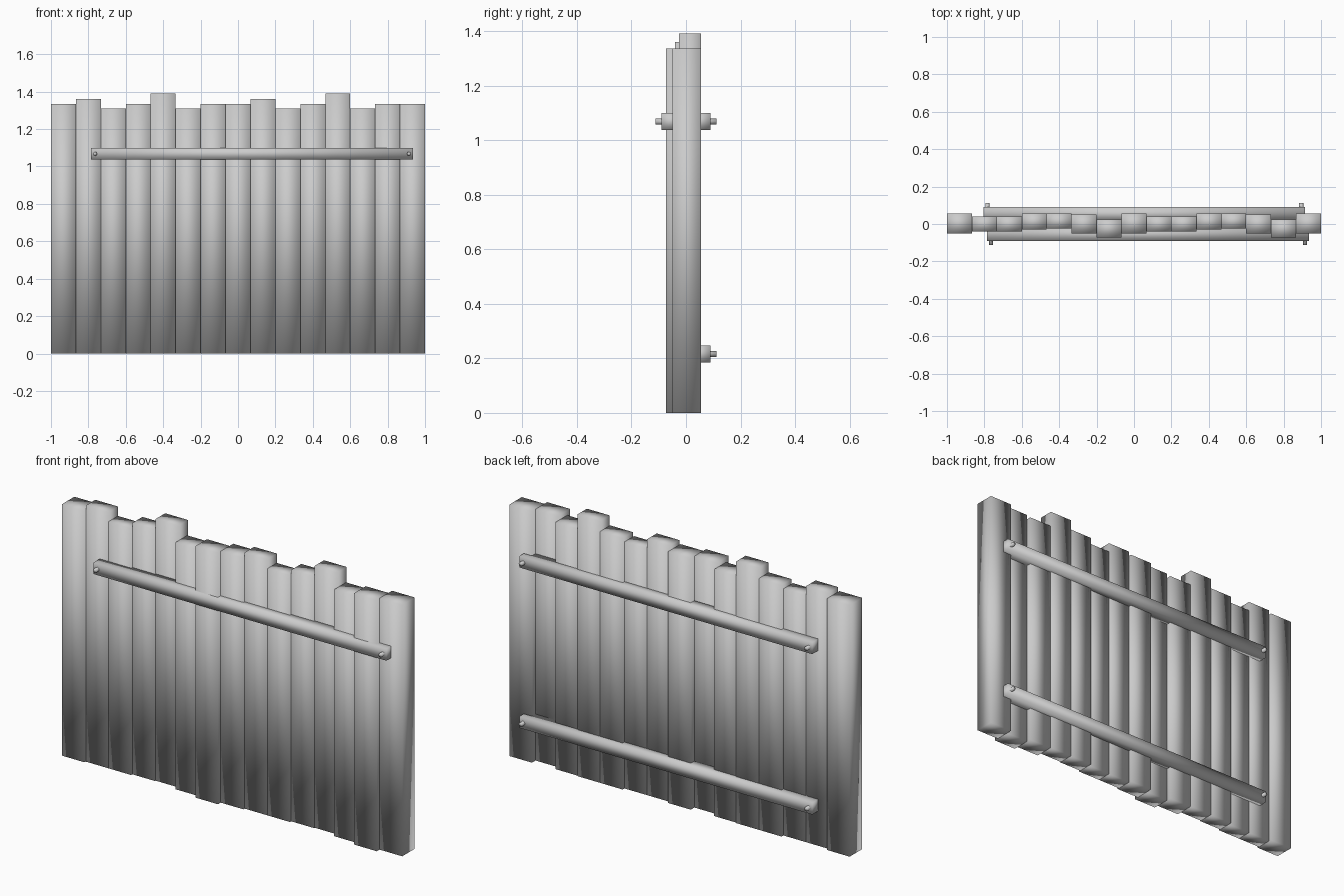
import bpy, bmesh
from mathutils import Matrix, Vector

cube = bpy.data.objects.get("Cube")
if cube:
    bpy.data.objects.remove(cube, do_unlink=True)

# One plain grey for the whole fence
grey = bpy.data.materials.new("plain grey")
grey.use_nodes = True
colour = (0.6, 0.6, 0.6, 1)
grey.diffuse_color = colour
grey.node_tree.nodes["Principled BSDF"].inputs["Base Color"].default_value = colour


def finish(name, bm):
    """Turn a bmesh into a smooth-shaded grey object."""
    for face in bm.faces:
        face.smooth = True
    mesh = bpy.data.meshes.new(name)
    bm.to_mesh(mesh)
    bm.free()
    mesh.materials.append(grey)
    obj = bpy.data.objects.new(name, mesh)
    bpy.context.collection.objects.link(obj)
    return obj


def box(name, low, high):
    low, high = Vector(low), Vector(high)
    bm = bmesh.new()
    place = Matrix.Translation((low + high) / 2) @ Matrix.Diagonal((*(high - low), 1))
    bmesh.ops.create_cube(bm, size=1, matrix=place)
    return finish(name, bm)


def peg(name, x, y_inner, y_outer, z, radius=0.011):
    bm = bmesh.new()
    place = Matrix.Translation((x, (y_inner + y_outer) / 2, z)) @ Matrix.Rotation(1.5708, 4, 'X')
    bmesh.ops.create_cone(bm, cap_ends=True, segments=8, radius1=radius, radius2=radius,
                          depth=abs(y_outer - y_inner), matrix=place)
    return finish(name, bm)


# Upright planks: a run of seven (front y, back y, top z) that repeats along the fence
run = [(-0.05, 0.055, 1.335), (-0.04, 0.04, 1.36), (-0.04, 0.04, 1.31), (-0.03, 0.055, 1.335),
       (-0.025, 0.055, 1.39), (-0.05, 0.05, 1.31), (-0.073, 0.025, 1.335)]
COUNT = 15
width = 2 / COUNT
for i in range(COUNT):
    front, back, top = run[i % len(run)]
    x = -1 + i * width
    box(f"plank_{i + 1}", (x, front, 0), (x + width, back, top))

# Cross rails: one in front, two behind, each with a peg near both ends
for name, side, start, z in (("front_rail", -1, -0.785, 1.068),
                             ("back_upper_rail", 1, -0.805, 1.068),
                             ("back_lower_rail", 1, -0.805, 0.216)):
    end = start + 1.72
    y_low, y_high = sorted((side * 0.018, side * 0.09))
    box(name, (start, y_low, z - 0.031), (end, y_high, z + 0.031))
    for label, x in (("right", start + 0.021), ("left", end - 0.021)):
        peg(f"{name}_{label}_peg", x, side * 0.03, side * 0.112, z)
